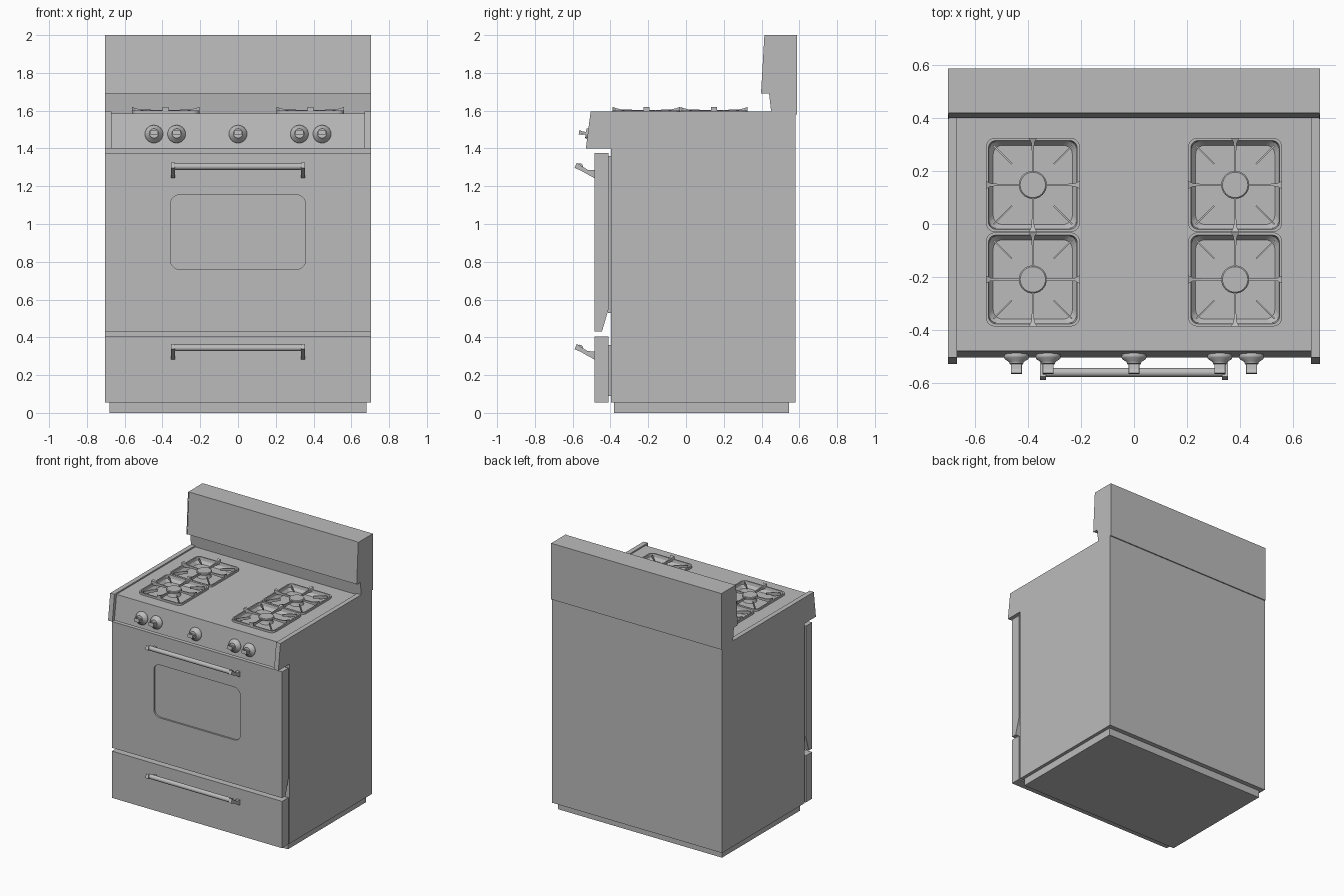
import bpy, bmesh, math
from mathutils import Vector

old = bpy.data.objects.get("Cube")
if old:
    bpy.data.objects.remove(old)

grey = bpy.data.materials.new("enamel_grey")
grey.use_nodes = True
grey.diffuse_color = (0.5, 0.5, 0.5, 1)
grey.node_tree.nodes["Principled BSDF"].inputs["Base Color"].default_value = (0.5, 0.5, 0.5, 1)


def loft(name, loops, ring=False, smooth=False):
    """Skin a series of equal-length loops; cap the ends, or join them into a ring."""
    bm = bmesh.new()
    rows = [[bm.verts.new(p) for p in lp] for lp in loops]
    n = len(rows[0])
    pairs = list(zip(rows, rows[1:]))
    if ring:
        pairs.append((rows[-1], rows[0]))
    else:
        bm.faces.new(rows[0])
        bm.faces.new(rows[-1])
    for a, b in pairs:
        for i in range(n):
            j = (i + 1) % n
            bm.faces.new((a[i], a[j], b[j], b[i]))
    bmesh.ops.recalc_face_normals(bm, faces=bm.faces)
    me = bpy.data.meshes.new(name)
    bm.to_mesh(me)
    bm.free()
    me.materials.append(grey)
    ob = bpy.data.objects.new(name, me)
    bpy.context.collection.objects.link(ob)
    if smooth:
        bpy.ops.object.select_all(action='DESELECT')
        ob.select_set(True)
        bpy.context.view_layer.objects.active = ob
        bpy.ops.object.shade_smooth_by_angle(angle=math.radians(40))
    return ob


def prism(name, profile, x0, x1, smooth=False):
    """Extrude a (y, z) profile along x."""
    return loft(name, [[(x, y, z) for y, z in profile] for x in (x0, x1)], smooth=smooth)


def box(name, x0, x1, y0, y1, z0, z1):
    return prism(name, [(y0, z0), (y1, z0), (y1, z1), (y0, z1)], x0, x1)


def rounded(w, h, r, seg=5):
    """Rounded rectangle as 2D points, from half sizes."""
    pts = []
    for k, (sx, sy) in enumerate([(1, 1), (-1, 1), (-1, -1), (1, -1)]):
        for i in range(seg + 1):
            a = (k + i / seg) * math.pi / 2
            pts.append((sx * (w - r) + r * math.cos(a), sy * (h - r) + r * math.sin(a)))
    return pts


def circle(r, n=24):
    return [(r * math.cos(2 * math.pi * i / n), r * math.sin(2 * math.pi * i / n)) for i in range(n)]


def cut(target, cutter):
    cutter.hide_render = True
    mod = target.modifiers.new("cut", 'BOOLEAN')
    mod.operation = 'DIFFERENCE'
    mod.solver = 'EXACT'
    mod.object = cutter
    with bpy.context.temp_override(object=target, active_object=target):
        bpy.ops.object.modifier_apply(modifier=mod.name)
    bpy.data.objects.remove(cutter)


# Cabinet
W = 0.705
box("plinth", -0.68, 0.68, -0.38, 0.545, 0, 0.055)
box("body", -W, W, -0.397, 0.58, 0.055, 1.4)

# Cooktop with sloping control panel, between raised side caps
cooktop = prism("cooktop", [(-0.505, 1.4), (0.58, 1.4), (0.58, 1.585), (-0.48, 1.585)], -0.67, 0.67)
for side, s in (("left", 1), ("right", -1)):
    prism("cooktop_cap_" + side,
          [(-0.53, 1.4), (0.58, 1.4), (0.58, 1.595), (-0.505, 1.595)], s * 0.67, s * W)

# Backguard, with thin end plates standing proud of its sloping face
guard = [(0.588, 1.58), (0.588, 2.0), (0.42, 2.0), (0.402, 1.69), (0.44, 1.69), (0.452, 1.58)]
prism("backguard", guard, -0.7, 0.7)
end_plate = [(y - (0.005 if y < 0.43 else 0), z) for y, z in guard]
for side, s in (("left", 1), ("right", -1)):
    prism("backguard_end_" + side, end_plate, s * 0.7, s * W)

# Oven door with a chamfered lower back edge and a recessed window
door = prism("oven_door", [(-0.485, 0.43), (-0.445, 0.43), (-0.41, 0.55), (-0.41, 1.375),
                           (-0.485, 1.375)], -W, W)
cut(door, loft("window_cutter", [[(x, y, z + 0.957) for x, z in rounded(0.358, 0.198, 0.05)]
                                 for y in (-0.52, -0.472)]))
box("door_seal", -0.66, 0.66, -0.412, -0.395, 0.53, 1.36)

# Storage drawer
box("drawer_front", -W, W, -0.485, -0.41, 0.055, 0.405)
box("drawer_back", -0.66, 0.66, -0.412, -0.395, 0.09, 0.36)

# Handles: two flared brackets and a rounded bar each
bracket = [(-0.59, 0.297), (-0.578, 0.325), (-0.55, 0.305), (-0.52, 0.287),
           (-0.485, 0.285), (-0.485, 0.243), (-0.52, 0.262), (-0.555, 0.282)]
for part, z0 in (("door", 1.0), ("drawer", 0.04)):
    for side, s in (("left", 1), ("right", -1)):
        prism(f"{part}_handle_bracket_{side}", [(y, z + z0) for y, z in bracket],
              s * 0.333, s * 0.356)
    prism(part + "_handle_bar", [(y - 0.562, z + z0 + 0.304) for y, z in circle(0.017, 16)],
          -0.345, 0.345, smooth=True)

# Control knobs: stepped round base and a flat grip, tilted with the panel
tilt = math.radians(-8)
for i, x in enumerate((-0.445, -0.325, 0, 0.325, 0.445)):
    base = loft(f"knob_base_{i + 1}",
                [[(px, -d, pz) for px, pz in circle(r)]
                 for r, d in ((0.044, -0.005), (0.048, 0.008), (0.045, 0.016),
                              (0.028, 0.027), (0.025, 0.036))], smooth=True)
    grip = loft(f"knob_grip_{i + 1}",
                [[(px, -d, pz) for px, pz in rounded(0.021, h, 0.004, 2)]
                 for d, h in ((0.03, 0.007), (0.055, 0.008), (0.072, 0.013))])
    for ob in (base, grip):
        ob.location = (x, -0.495, 1.475)
        ob.rotation_euler.x = tilt


# Burners
def fin(name, cx, cy, angle, sections):
    """Tapering bar along a radius; sections are (radius, half width, low z, high z)."""
    u = Vector((math.cos(angle), math.sin(angle), 0))
    v = Vector((-u.y, u.x, 0))
    c = Vector((cx, cy, 0))
    loops = []
    for r, w, lo, hi in sections:
        p = c + u * r
        loops.append([p + v * s * w + Vector((0, 0, z))
                      for s, z in ((-1, lo), (1, lo), (1, hi), (-1, hi))])
    loft(name, loops)


cross_bar = [(0.05, 0.004, 1.59, 1.603), (0.13, 0.004, 1.588, 1.606),
             (0.16, 0.006, 1.585, 1.613), (0.178, 0.016, 1.585, 1.62)]
diagonal_bar = [(0.112, 0.003, 1.59, 1.606), (0.16, 0.003, 1.585, 1.606),
                (0.21, 0.003, 1.578, 1.598)]

for label, cx, cy in (("front_left", 0.383, -0.21), ("back_left", 0.383, 0.148),
                      ("front_right", -0.383, -0.21), ("back_right", -0.383, 0.148)):
    def slab(half, z, r=0.035):
        return [(cx + x, cy + y, z) for x, y in rounded(half, half, r)]

    # Sunken pan with sloping walls
    cut(cooktop, loft("pan_cutter", [slab(0.15, 1.558), slab(0.17, 1.582), slab(0.17, 1.62)]))
    # Grate frame
    loft("grate_frame_" + label, [slab(0.178, 1.578), slab(0.178, 1.6),
                                  slab(0.168, 1.6, 0.028), slab(0.164, 1.578, 0.026)],
         ring=True)
    for k in range(4):
        fin(f"grate_bar_{label}_{k + 1}", cx, cy, k * math.pi / 2, cross_bar)
        fin(f"grate_diagonal_{label}_{k + 1}", cx, cy, (k + 0.5) * math.pi / 2, diagonal_bar)
    # Burner head
    loft("burner_" + label,
         [[(cx + x, cy + y, z) for x, y in circle(r, 32)]
          for r, z in ((0.053, 1.55), (0.04, 1.572), (0.04, 1.585), (0.053, 1.588),
                       (0.053, 1.598), (0.048, 1.603))], smooth=True)
